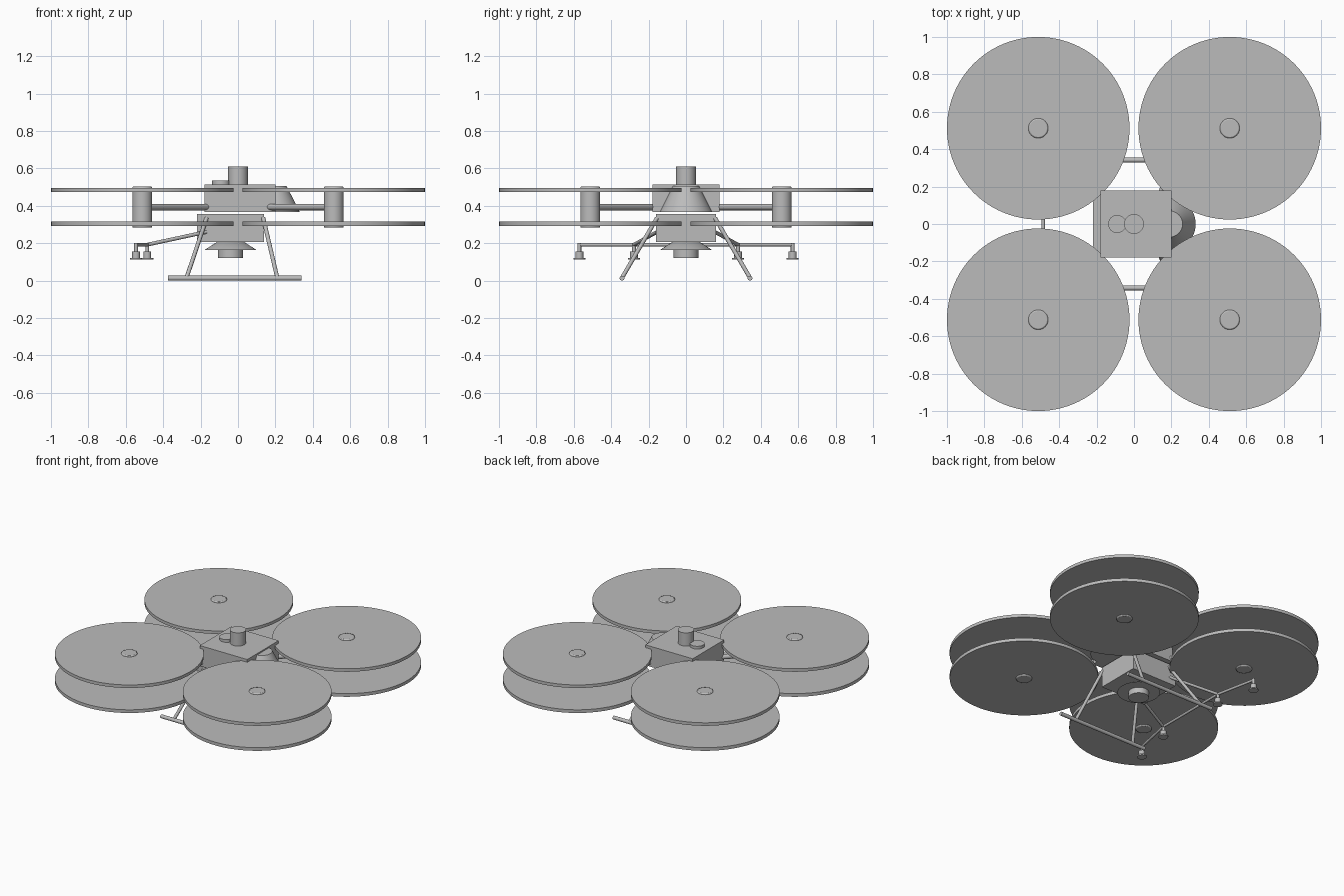
import bpy, math
from mathutils import Vector

if "Cube" in bpy.data.objects:
    bpy.data.objects.remove(bpy.data.objects["Cube"])

grey = bpy.data.materials.new("plain_grey")
grey.diffuse_color = (0.5, 0.5, 0.5, 1)
grey.use_nodes = True
grey.node_tree.nodes["Principled BSDF"].inputs["Base Color"].default_value = grey.diffuse_color


def finish(name, smooth=True):
    o = bpy.context.object
    o.name = name
    o.data.materials.append(grey)
    if smooth:
        bpy.ops.object.shade_smooth_by_angle(angle=math.radians(35))
    return o


def box(name, x0, x1, y0, y1, z0, z1):
    bpy.ops.mesh.primitive_cube_add(
        size=1, location=((x0 + x1) / 2, (y0 + y1) / 2, (z0 + z1) / 2))
    bpy.context.object.scale = (x1 - x0, y1 - y0, z1 - z0)
    bpy.ops.object.transform_apply(location=False, rotation=False, scale=True)
    return finish(name, False)


def cone(name, x, y, z0, z1, r0, r1, n=48):
    bpy.ops.mesh.primitive_cone_add(vertices=n, radius1=r0, radius2=r1,
                                    depth=z1 - z0, location=(x, y, (z0 + z1) / 2))
    return finish(name)


def rod(name, a, b, r, n=20):
    a, b = Vector(a), Vector(b)
    d = b - a
    bpy.ops.mesh.primitive_cylinder_add(vertices=n, radius=r, depth=d.length,
                                        location=(a + b) / 2)
    o = bpy.context.object
    o.rotation_euler = d.to_track_quat('Z', 'Y').to_euler()
    return finish(name)


# Body: two offset boxes
box("upper_body", -0.18, 0.2, -0.18, 0.18, 0.367, 0.515)
box("lower_body", -0.22, 0.14, -0.16, 0.16, 0.207, 0.355)

# Side cone, belly cone and sensor
cone("side_cone", 0.19, 0, 0.367, 0.505, 0.14, 0.07)
cone("belly_cone", -0.04, 0, 0.163, 0.208, 0.14, 0.07)
cone("belly_sensor", -0.04, 0, 0.122, 0.165, 0.067, 0.067)

# Top mast and low cap
cone("top_mast", 0, 0, 0.51, 0.61, 0.053, 0.053)
cone("top_cap", -0.09, 0, 0.51, 0.535, 0.048, 0.048)

# Four arms, motors and paired rotor discs
for sx in (-1, 1):
    for sy in (-1, 1):
        x, y = sx * 0.512, sy * 0.512
        rod("arm", (sx * 0.16, sy * 0.16, 0.393), (x, y, 0.393), 0.017)
        m = cone("motor", x, y, 0.283, 0.503, 0.053, 0.053)
        bev = m.modifiers.new("edge", 'BEVEL')
        bev.width = 0.007
        bev.segments = 2
        for z0, z1 in ((0.292, 0.315), (0.473, 0.495)):
            cone("rotor_disc", x, y, z0, z1, 0.488, 0.488, 96)

for s in (-1, 1):
    # Landing skids and legs
    rod("skid", (-0.375, s * 0.342, 0.013), (0.34, s * 0.342, 0.013), 0.013)
    rod("back_leg", (-0.168, s * 0.155, 0.335), (-0.275, s * 0.342, 0.015), 0.011)
    rod("front_leg", (0.135, s * 0.155, 0.335), (0.21, s * 0.342, 0.015), 0.011)
    # Spray boom wing and its strut
    rod("boom_wing", (-0.485, s * 0.278, 0.192), (-0.545, s * 0.57, 0.192), 0.009)
    rod("boom_strut", (-0.17, s * 0.155, 0.26), (-0.485, s * 0.278, 0.192), 0.01)
    # Nozzles
    for x, y in ((-0.485, 0.278), (-0.545, 0.57)):
        cone("nozzle_stem", x, s * y, 0.15, 0.2, 0.01, 0.01, 20)
        cone("nozzle_body", x, s * y, 0.12, 0.155, 0.021, 0.021, 24)
        cone("nozzle_base", x, s * y, 0.112, 0.121, 0.032, 0.032, 24)
rod("boom_middle", (-0.485, -0.278, 0.192), (-0.485, 0.278, 0.192), 0.009)
